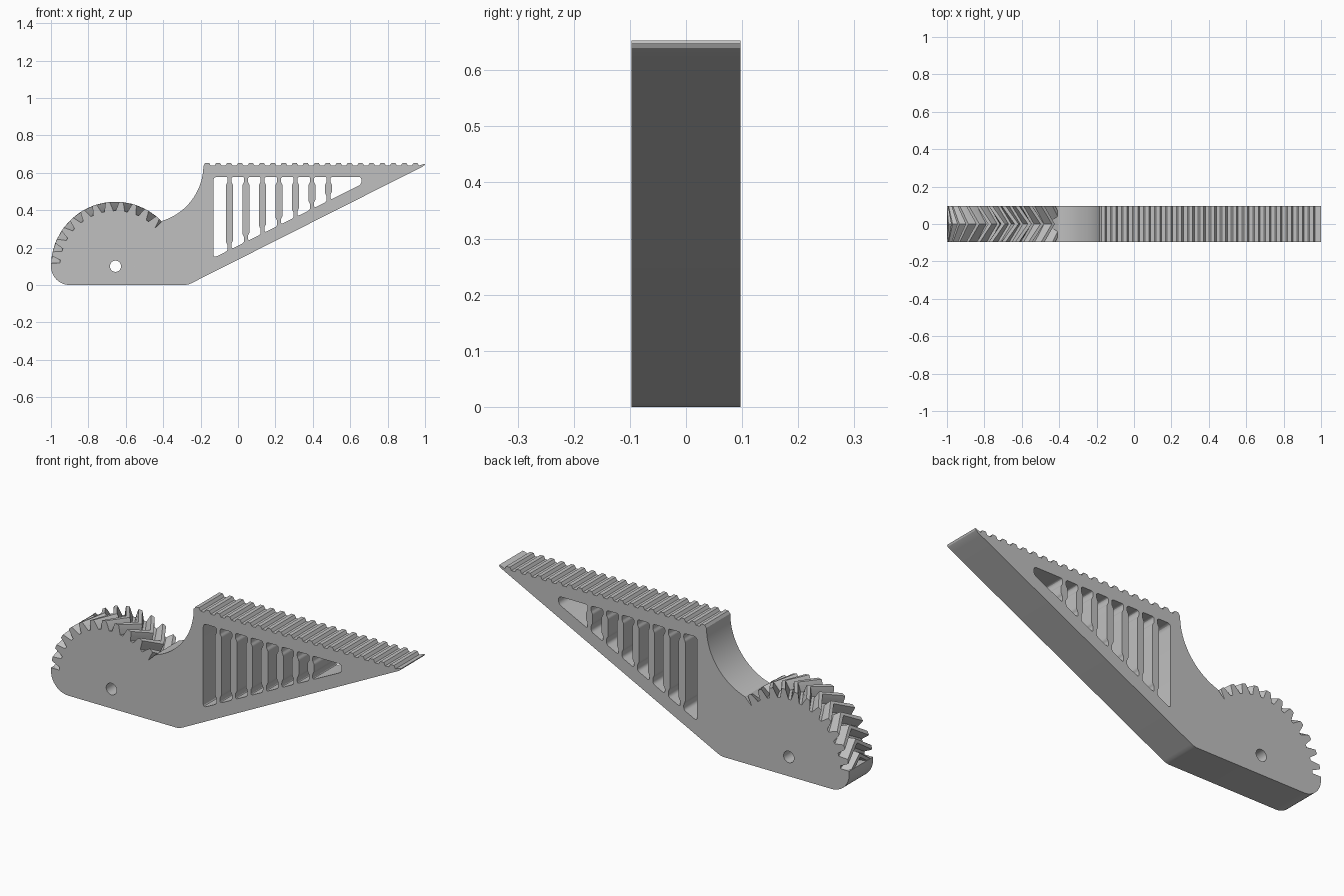
import bpy, bmesh, math
from mathutils import Vector

cube = bpy.data.objects.get("Cube")
if cube:
    bpy.data.objects.remove(cube)

HALF = 0.097                        # half thickness
GX, GZ = -0.655, 0.10               # gear centre
ROOT, TIP = 0.297, 0.345            # gear radii
PITCH = math.radians(12)
TWIST = 0.2                         # chevron lead at mid thickness
LEDGE = 0.118                       # gear teeth start above this height
CORNER = Vector((-0.404, 0.343))    # end of the toothed rim

grey = bpy.data.materials.new("plain_grey")
grey.use_nodes = True
grey.diffuse_color = (0.53, 0.53, 0.53, 1)
grey.node_tree.nodes["Principled BSDF"].inputs["Base Color"].default_value = grey.diffuse_color


def arc(cx, cz, r, a0, a1, n):
    """Points on an arc, angles in degrees."""
    angles = [math.radians(a0 + (a1 - a0) * i / n) for i in range(n + 1)]
    return [(cx + r * math.cos(a), cz + r * math.sin(a)) for a in angles]


def rounded(points, radius, steps=4):
    """Round every corner of a polygon with a small curve."""
    out = []
    for i, p in enumerate(points):
        p = Vector(p)
        a = Vector(points[i - 1]) - p
        b = Vector(points[(i + 1) % len(points)]) - p
        cut = min(radius, a.length * 0.45, b.length * 0.45)
        a, b = p + a.normalized() * cut, p + b.normalized() * cut
        for k in range(steps + 1):
            t = k / steps
            out.append(tuple(a * (1 - t) ** 2 + p * 2 * t * (1 - t) + b * t * t))
    return out


def finish(name, bm):
    """Turn a bmesh into a shaded object."""
    bmesh.ops.remove_doubles(bm, verts=bm.verts, dist=1e-5)
    bmesh.ops.recalc_face_normals(bm, faces=bm.faces)
    mesh = bpy.data.meshes.new(name)
    bm.to_mesh(mesh)
    bm.free()
    mesh.materials.clear()
    mesh.materials.append(grey)
    obj = bpy.data.objects.new(name, mesh)
    bpy.context.collection.objects.link(obj)
    bpy.ops.object.select_all(action='DESELECT')
    obj.select_set(True)
    bpy.context.view_layer.objects.active = obj
    bpy.ops.object.shade_smooth_by_angle(angle=math.radians(25))
    return obj


def plate(name, loops):
    """Extrude a filled profile with holes across the thickness."""
    curve = bpy.data.curves.new(name + "_profile", 'CURVE')
    curve.dimensions = '2D'
    curve.fill_mode = 'BOTH'
    curve.extrude = HALF
    for loop in loops:
        spline = curve.splines.new('POLY')
        spline.points.add(len(loop) - 1)
        for point, (x, z) in zip(spline.points, loop):
            point.co = (x, z, 0, 1)
        spline.use_cyclic_u = True
    helper = bpy.data.objects.new(name + "_profile", curve)
    bpy.context.collection.objects.link(helper)
    bpy.context.view_layer.update()
    mesh = bpy.data.meshes.new_from_object(
        helper.evaluated_get(bpy.context.evaluated_depsgraph_get()))
    bm = bmesh.new()
    bm.from_mesh(mesh)
    for v in bm.verts:
        v.co = (v.co.x, -v.co.z, v.co.y)
    bpy.data.objects.remove(helper)
    bpy.data.curves.remove(curve)
    bpy.data.meshes.remove(mesh)
    return finish(name, bm)


# Outline: base, sloped underside and lipped tip
outline = arc(-0.9, 0.1, 0.1, 180, 270, 12)
outline += [(-0.28, 0), (-0.265, 0.003), (-0.25, 0.009)]
outline += [(0.965, 0.622), (0.985, 0.632), (0.996, 0.64), (1.0, 0.648), (0.992, 0.647)]

# Straight rack teeth along the top
for i in reversed(range(20)):
    x = -0.165 + i * 0.0586
    outline += [(x + 0.019, 0.638), (x + 0.010, 0.653), (x - 0.010, 0.653)]
    outline.append((x - 0.019, 0.638))

# Concave neck, then the gear root arc down to the ledge
outline += arc(-0.495, 0.64, 0.31, 0, -73, 24)
end = math.degrees(math.atan2(CORNER.y - GZ, CORNER.x - GX))
start = 180 - math.degrees(math.asin((LEDGE - GZ) / ROOT))
outline += arc(GX, GZ, ROOT, end, start, 48)
outline.append((-1.0, LEDGE))

# Slots between struts that have narrow ends
TOP = 0.578
struts = [-0.045 + 0.0882 * i for i in range(7)]


def floor(x):
    return 0.21 + 0.497 * x


def strut_side(c, side):
    """Edge of a strut, listed from top to bottom."""
    neck, belly = c + side * 0.010, c + side * 0.019
    low = floor(neck)
    return [(neck, TOP), (neck, TOP - 0.028), (belly, TOP - 0.042),
            (belly, low + 0.044), (neck, low + 0.03), (neck, low)]


holes = [arc(GX, GZ, 0.03, 0, 348.75, 31)]
for i in range(len(struts) + 1):
    left = strut_side(struts[i - 1], 1) if i else [(-0.131, TOP), (-0.131, floor(-0.131))]
    if i < len(struts):
        right = strut_side(struts[i], -1)
    else:
        right = [(0.66, TOP), (0.66, floor(0.66))]
    holes.append(rounded(left + right[::-1], 0.02))

plate("lever_body", [outline] + holes)

# Chevron gear teeth, trimmed at the ledge and at the neck
flank = [(0.285, 0.088), (ROOT, 0.080), (0.309, 0.067), (0.322, 0.054), (0.335, 0.042), (TIP, 0.030)]
section = [(r, w) for r, w in flank] + [(r, -w) for r, w in reversed(flank)]
teeth = bmesh.new()
for k in range(-6, 9):
    tooth = bmesh.new()
    centre = math.radians(97) + k * PITCH
    rings = []
    for y, turn in ((-HALF, 0), (0, -TWIST), (HALF, 0)):
        rings.append([tooth.verts.new((GX + r * math.cos(centre + turn + w), y,
                                       GZ + r * math.sin(centre + turn + w)))
                      for r, w in section])
    n = len(section)
    for a, b in zip(rings, rings[1:]):
        for i in range(n):
            j = (i + 1) % n
            tooth.faces.new((a[i], a[j], b[j], b[i]))
    tooth.faces.new(rings[0])
    tooth.faces.new(rings[-1][::-1])
    for co, normal in (((0, 0, LEDGE), (0, 0, -1)), ((CORNER.x, 0, 0), (1, 0, 0))):
        geom = tooth.verts[:] + tooth.edges[:] + tooth.faces[:]
        cut = bmesh.ops.bisect_plane(tooth, geom=geom, plane_co=co, plane_no=normal, clear_outer=True)
        rim = [e for e in cut['geom_cut'] if isinstance(e, bmesh.types.BMEdge)]
        if rim:
            bmesh.ops.holes_fill(tooth, edges=rim, sides=0)
    part = bpy.data.meshes.new("tooth_part")
    tooth.to_mesh(part)
    tooth.free()
    teeth.from_mesh(part)
    bpy.data.meshes.remove(part)
finish("chevron_gear_teeth", teeth)
